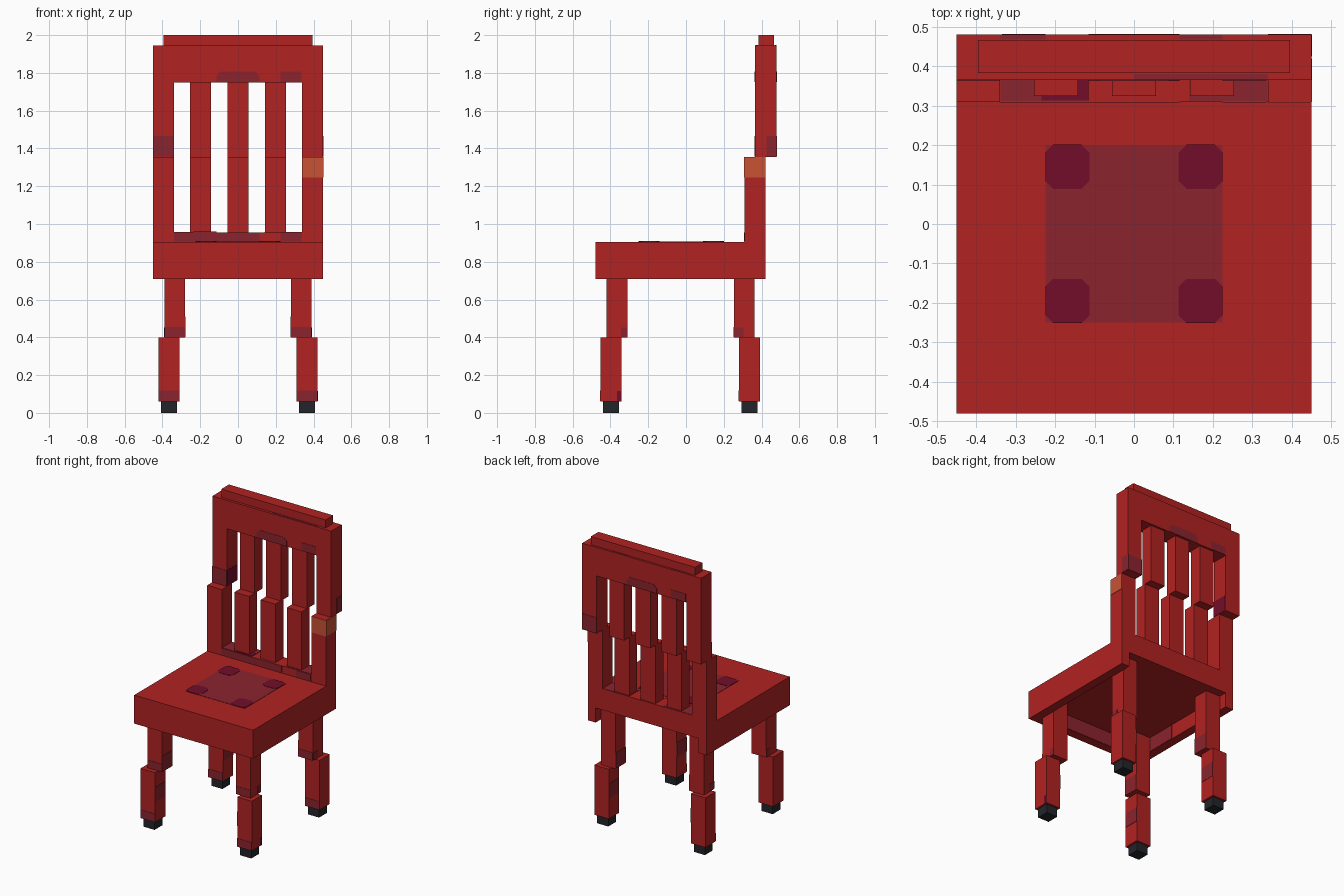
import bpy, bmesh
from mathutils import Vector

cube = bpy.data.objects.get("Cube")
if cube:
    bpy.data.objects.remove(cube, do_unlink=True)


def material(name, rgb):
    m = bpy.data.materials.new(name)
    m.use_nodes = True
    m.diffuse_color = (*rgb, 1)
    m.node_tree.nodes["Principled BSDF"].inputs["Base Color"].default_value = (*rgb, 1)
    return m


RED = material("red_paint", (0.445, 0.016, 0.016))
MAROON = material("maroon_paint", (0.258, 0.017, 0.027))
PURPLE = material("plum_paint", (0.168, 0.004, 0.023))
ORANGE = material("orange_paint", (0.578, 0.084, 0.034))
BLACK = material("black_rubber", (0.017, 0.018, 0.023))


def prism(name, points, axis, start, end, mat):
    """Extrude a flat profile along 'y' or 'z'."""
    def place(p, d):
        return (p[0], d, p[1]) if axis == "y" else (p[0], p[1], d)
    bm = bmesh.new()
    face = bm.faces.new([bm.verts.new(place(p, start)) for p in points])
    ext = bmesh.ops.extrude_face_region(bm, geom=[face])
    moved = [v for v in ext["geom"] if isinstance(v, bmesh.types.BMVert)]
    bmesh.ops.translate(bm, verts=moved, vec=Vector(place((0, 0), end - start)))
    bmesh.ops.recalc_face_normals(bm, faces=bm.faces)
    mesh = bpy.data.meshes.new(name)
    bm.to_mesh(mesh)
    bm.free()
    mesh.materials.append(mat)
    ob = bpy.data.objects.new(name, mesh)
    bpy.context.collection.objects.link(ob)
    return ob


def box(name, x, y, z, mat=RED):
    corners = [(x[0], y[0]), (x[1], y[0]), (x[1], y[1]), (x[0], y[1])]
    return prism(name, corners, "z", z[0], z[1], mat)


def patch(name, x, y, z, mat=MAROON):
    """Thin painted plate: give one axis as a single number."""
    spans = [s if isinstance(s, tuple) else (s - 0.002, s + 0.002) for s in (x, y, z)]
    return box(name, *spans, mat)


# Seat, hollow underneath and open at the back
seat = box("seat", (-0.45, 0.45), (-0.48, 0.42), (0.71, 0.905))
cutter = box("seat_cutter", (-0.39, 0.39), (-0.42, 0.6), (0.6, 0.81))
cutter.hide_render = True
mod = seat.modifiers.new("hollow", "BOOLEAN")
mod.operation, mod.object, mod.solver = "DIFFERENCE", cutter, "EXACT"
bpy.context.view_layer.objects.active = seat
bpy.ops.object.modifier_apply(modifier=mod.name)
bpy.data.objects.remove(cutter, do_unlink=True)

# Painted seat centre with four clipped corner spots
patch("seat_panel", (-0.225, 0.225), (-0.25, 0.2), 0.905)
for sx in (-1, 1):
    for cy in (-0.195, 0.145):
        h, c = 0.056, 0.036
        spot = [(h, -c), (h, c), (c, h), (-c, h), (-h, c), (-h, -c), (-c, -h), (c, -h)]
        prism("seat_spot", [(sx * 0.169 + px, cy + py) for px, py in spot],
              "z", 0.904, 0.909, PURPLE)

# Backrest: lower and upper U-shaped frames, stepped backwards
OUT, INN = 0.45, 0.34
def u_frame(name, end, rail_inner, rail_outer, y):
    half = [(OUT, rail_outer), (OUT, end), (INN, end), (INN, rail_inner)]
    pts = half + [(-px, pz) for px, pz in reversed(half)]
    return prism(name, pts, "y", y[0], y[1], RED)


u_frame("lower_back_frame", 1.355, 0.955, 0.905, (0.31, 0.42))
u_frame("upper_back_frame", 1.355, 1.75, 1.945, (0.365, 0.48))
box("top_cap", (-0.395, 0.395), (0.383, 0.466), (1.945, 2.0))
for cx in (-0.198, 0, 0.198):
    box("lower_slat", (cx - 0.056, cx + 0.056), (0.325, 0.41), (0.955, 1.355))
    box("upper_slat", (cx - 0.056, cx + 0.056), (0.383, 0.466), (1.355, 1.75))

# Paint on the upper frame
post_band, rail_band = (1.357, 1.465), (1.751, 1.808)
patch("post_band_front", (-OUT, -INN), 0.365, post_band)
patch("post_band_inner", -INN, (0.367, 0.478), post_band, PURPLE)
patch("post_band_back", (INN, OUT), 0.48, post_band)
patch("post_band_side", OUT, (0.425, 0.48), post_band)
for y, side in ((0.365, 1), (0.48, -1)):
    clipped = [(-0.115, 1.751), (0.115, 1.751), (0.115, 1.785), (0.09, 1.808),
               (-0.09, 1.808), (-0.115, 1.785)]
    prism("rail_patch", clipped, "y", y - 0.002, y + 0.002, MAROON)
    patch("rail_corner_patch", tuple(sorted((side * 0.225, side * 0.335))), y, rail_band)
patch("rail_top_strip", (0, 0.34), (0.367, 0.38), 1.945)
for x in ((-0.34, -0.225), (0.115, 0.225)):
    patch("rail_back_strip", x, (0.468, 0.479), 1.945)

# Paint on the lower frame
patch("orange_band_front", (INN, OUT), 0.31, (1.245, 1.354), ORANGE)
patch("orange_band_side", OUT, (0.31, 0.42), (1.245, 1.354), ORANGE)
for x in ((-0.34, 0.115), (0.225, 0.335)):
    patch("lower_rail_front", x, 0.31, (0.908, 0.954))
for x in ((-0.338, -0.115), (0.14, 0.338)):
    patch("lower_rail_top", x, (0.312, 0.418), 0.955)
patch("lower_rail_spot", (-0.142, -0.115), (0.313, 0.367), 0.957, PURPLE)
patch("lower_rail_spot", (-0.235, -0.142), (0.313, 0.324), 0.957, PURPLE)

# Paint inside the seat rim
patch("rim_inner_front", (-0.2, 0.2), -0.42, (0.712, 0.808))
patch("rim_inner_side", -0.39, (-0.4, -0.1), (0.712, 0.808))

# Legs: upper block, outward-stepped lower block and rubber foot
def around(c, half):
    return (c - half, c + half)


for sx in (-1, 1):
    for upper_y, lower_y in ((-0.365, -0.397), (0.308, 0.336)):
        ux, lx = sx * 0.335, sx * 0.366
        box("upper_leg", around(ux, 0.055), around(upper_y, 0.055), (0.4, 0.81))
        box("lower_leg", around(lx, 0.055), around(lower_y, 0.055), (0.06, 0.4))
        box("foot", around(lx, 0.042), around(lower_y, 0.042), (0, 0.06), BLACK)
        # Worn paint bands
        patch("upper_leg_band", around(ux, 0.055), upper_y - 0.055, (0.402, 0.455))
        patch("lower_leg_band", around(lx, 0.055), lower_y - 0.055, (0.062, 0.118))
        inner = ux - sx * 0.055
        patch("upper_leg_inner_band", inner, around(upper_y, 0.054), (0.402, 0.51))
        patch("lower_leg_inner_band", lx - sx * 0.055, around(lower_y, 0.054), (0.2, 0.3))
        near = (-0.345, -0.311) if upper_y < 0 else (0.255, 0.305)
        patch("leg_side_patch", ux + sx * 0.055, near, (0.402, 0.452))
patch("leg_spot", 0.421, (-0.365, -0.343), (0.062, 0.115), PURPLE)
